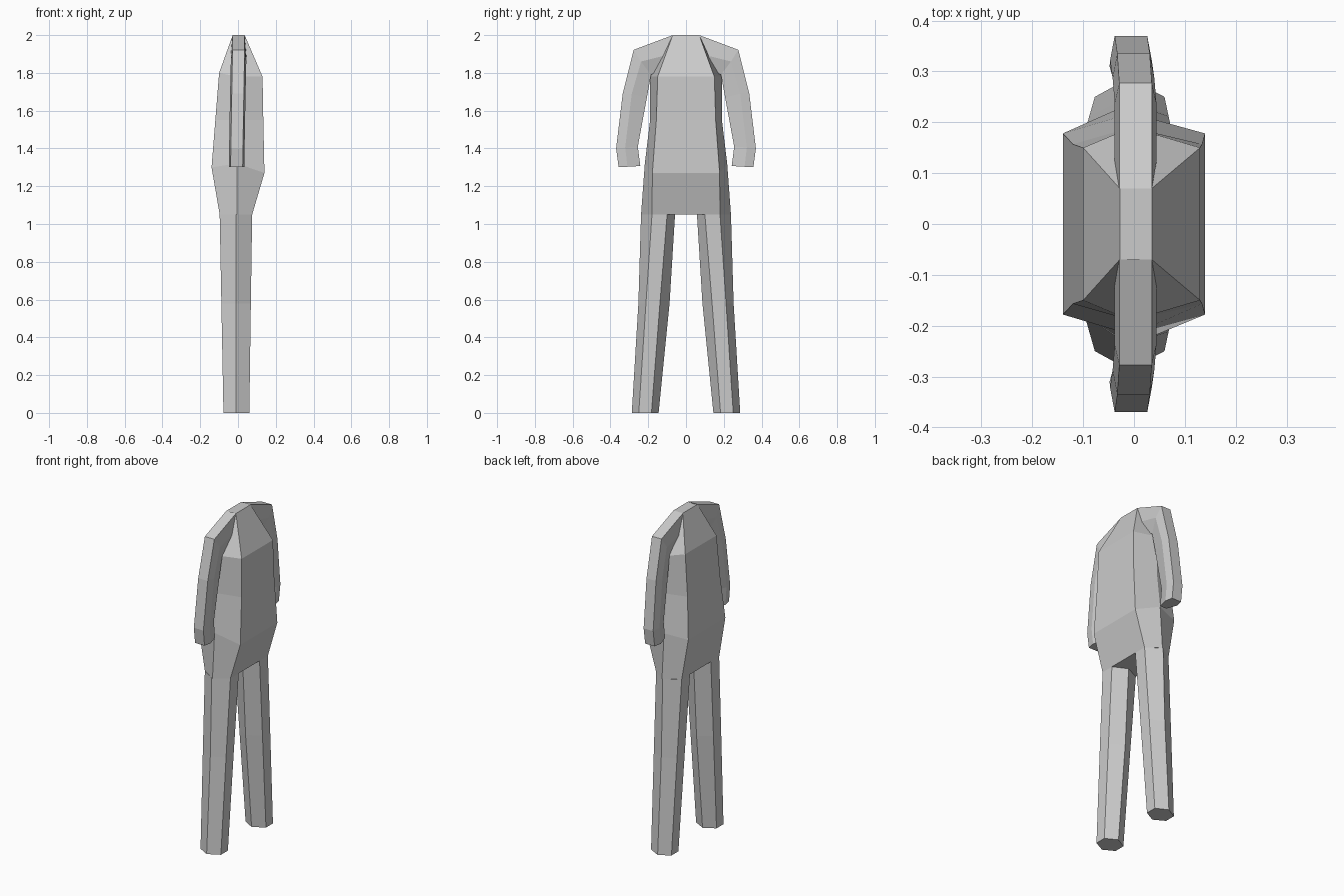
import bpy, bmesh

if "Cube" in bpy.data.objects:
    bpy.data.objects.remove(bpy.data.objects["Cube"])


def loft(name, rings, mirrored=False):
    """Skin equal-sized rings of points, cap both ends; optionally mirror across y."""
    bm = bmesh.new()
    vs = [[bm.verts.new(p) for p in r] for r in rings]
    n = len(rings[0])
    for a, b in zip(vs, vs[1:]):
        for i in range(n):
            j = (i + 1) % n
            bm.faces.new((a[i], a[j], b[j], b[i]))
    bm.faces.new(vs[0])
    bm.faces.new(vs[-1])
    bmesh.ops.recalc_face_normals(bm, faces=bm.faces)
    me = bpy.data.meshes.new(name)
    bm.to_mesh(me)
    bm.free()
    ob = bpy.data.objects.new(name, me)
    bpy.context.collection.objects.link(ob)
    if mirrored:
        m = ob.modifiers.new("Mirror", 'MIRROR')
        m.use_axis = (False, True, False)
        m.use_mirror_merge = False
    return ob


# Jacket torso: front x, front z, back x, back z, corner y, side y, side z
torso = [
    (0.075, 1.05, -0.097, 1.05, 0.18, 0.238, 1.05),
    (0.14, 1.27, -0.14, 1.30, 0.178, 0.218, 1.32),
    (0.134, 1.55, -0.12, 1.55, 0.157, 0.19, 1.55),
    (0.13, 1.78, -0.10, 1.80, 0.15, 0.19, 1.78),
    (0.035, 2.0, -0.028, 2.0, 0.07, 0.075, 1.995),
]
loft("jacket_torso", [
    [(fx, -cy, fz), (fx, cy, fz), (-0.005, sy, sz),
     (bx, cy, bz), (bx, -cy, bz), (-0.005, -sy, sz)]
    for fx, fz, bx, bz, cy, sy, sz in torso])

# Trouser legs: z, front x, back x, then y of inner point, inner/outer corner, outer point
leg = [
    (0.0, 0.06, -0.077, 0.145, 0.183, 0.25, 0.287),
    (0.58, 0.068, -0.088, 0.087, 0.138, 0.212, 0.252),
    (1.05, 0.075, -0.097, 0.058, 0.10, 0.18, 0.238),
]
loft("trouser_leg", [
    [(-0.01, a, z), (fx, b, z), (fx, c, z), (-0.01, d, z), (bx, c, z), (bx, b, z)]
    for z, fx, bx, a, b, c, d in leg], True)

# Sleeves: centre x, then (y, z) of the outer, middle and inner edges
sleeve = [
    (0.003, (0.07, 2.0), (0.12, 1.89), (0.12, 1.82)),
    (0.003, (0.277, 1.922), (0.238, 1.86), (0.185, 1.79)),
    (-0.001, (0.335, 1.69), (0.287, 1.69), (0.207, 1.67)),
    (-0.006, (0.37, 1.40), (0.322, 1.405), (0.255, 1.41)),
    (-0.007, (0.357, 1.303), (0.31, 1.303), (0.242, 1.307)),
]
loft("jacket_sleeve", [
    [(cx + s * w, *p) for s, w, p in
     ((1, 0.032, o), (1, 0.041, m), (1, 0.022, i),
      (-1, 0.022, i), (-1, 0.041, m), (-1, 0.032, o))]
    for cx, o, m, i in sleeve], True)
